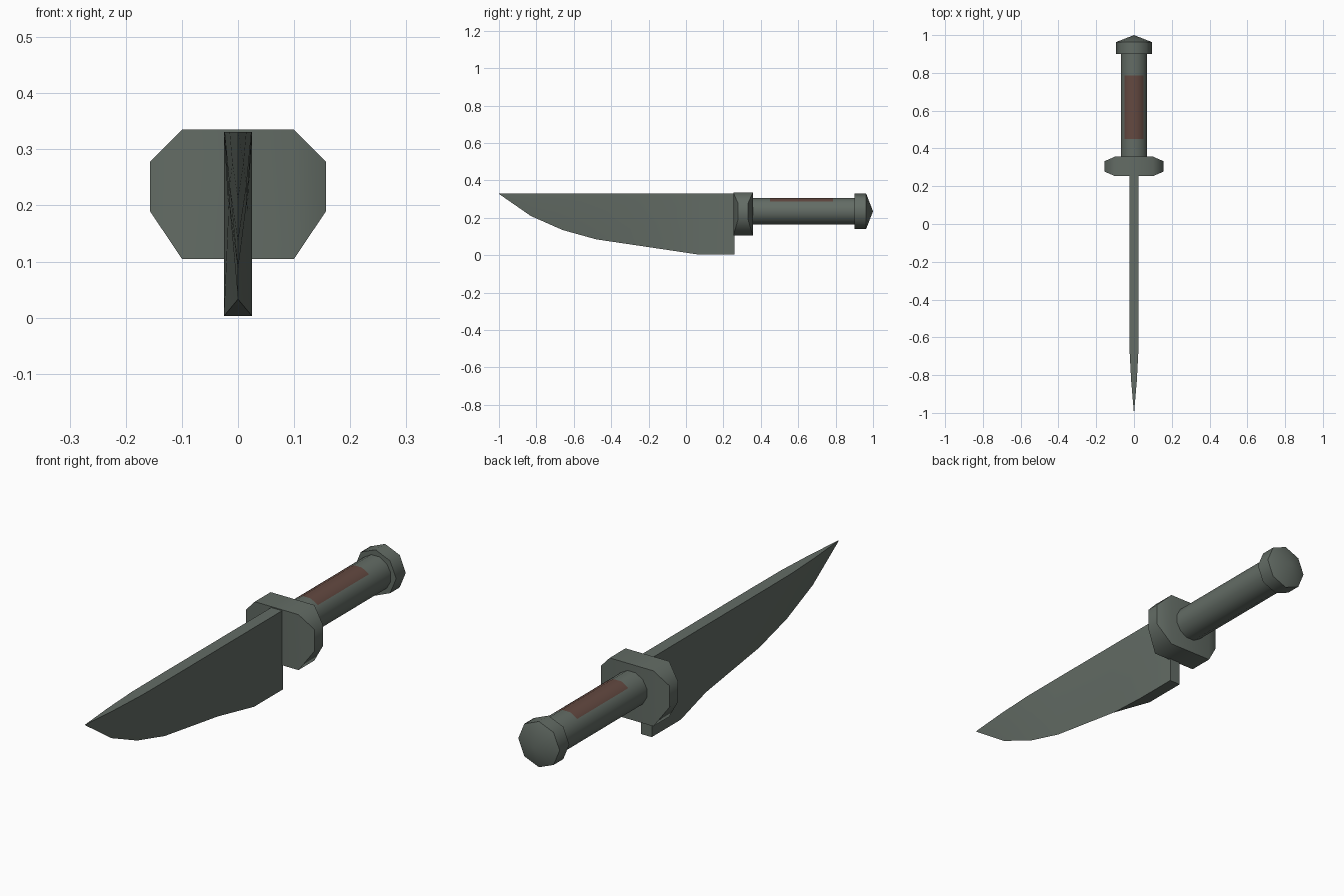
import bpy, bmesh, math

if "Cube" in bpy.data.objects:
    bpy.data.objects.remove(bpy.data.objects["Cube"])

def material(name, rgb):
    m = bpy.data.materials.new(name)
    m.diffuse_color = (*rgb, 1)
    m.use_nodes = True
    m.node_tree.nodes["Principled BSDF"].inputs["Base Color"].default_value = m.diffuse_color
    return m

STEEL = material("grey_green_steel", (0.125, 0.15, 0.13))
BROWN = material("brown_grip", (0.125, 0.066, 0.052))
AXIS_Z = 0.235  # height of the handle axis

def finish(name, bm, mats, angle):
    bmesh.ops.remove_doubles(bm, verts=bm.verts, dist=1e-5)
    bmesh.ops.recalc_face_normals(bm, faces=bm.faces)
    me = bpy.data.meshes.new(name)
    bm.to_mesh(me)
    bm.free()
    ob = bpy.data.objects.new(name, me)
    bpy.context.collection.objects.link(ob)
    for m in mats:
        me.materials.append(m)
    bpy.ops.object.select_all(action='DESELECT')
    ob.select_set(True)
    bpy.context.view_layer.objects.active = ob
    bpy.ops.object.shade_smooth_by_angle(angle=math.radians(angle))
    return ob

def loft(bm, rings, cap_start=True, cap_end=True):
    loops = [[bm.verts.new(p) for p in r] for r in rings]
    for a, b in zip(loops, loops[1:]):
        for i in range(len(a)):
            j = (i + 1) % len(a)
            bm.faces.new((a[i], a[j], b[j], b[i]))
    if cap_start:
        bm.faces.new(loops[0])
    if cap_end:
        bm.faces.new(loops[-1])

def circle(y, r, n, turn=0.0):
    return [(r * math.sin(turn + 2 * math.pi * i / n), y,
             AXIS_Z + r * math.cos(turn + 2 * math.pi * i / n)) for i in range(n)]

# Blade: y, spine half width, middle half width, middle z, edge half width, edge z
stations = [
    (0.26, 0.025, 0.025, 0.20, 0.025, 0.003),
    (0.07, 0.025, 0.025, 0.20, 0.025, 0.003),
    (-0.13, 0.025, 0.017, 0.19, 0.0, 0.033),
    (-0.48, 0.025, 0.016, 0.21, 0.0, 0.085),
    (-0.66, 0.024, 0.015, 0.235, 0.0, 0.135),
    (-0.83, 0.015, 0.010, 0.275, 0.0, 0.21),
    (-1.00, 0.0005, 0.0004, 0.33, 0.0, 0.328),
]
bm = bmesh.new()
loft(bm, [[(-a, y, 0.331), (a, y, 0.331), (b, y, zb), (c, y, zc), (-c, y, zc), (-b, y, zb)]
          for y, a, b, zb, c, zc in stations])
bmesh.ops.dissolve_degenerate(bm, edges=bm.edges, dist=1e-5)
finish("blade", bm, [STEEL], 35)

# Guard: block with a tapered end on each side
bm = bmesh.new()
for s in (-1, 1):
    for x, ys, zs in ((0.10, (0.253, 0.357), (0.105, 0.335)),
                      (0.157, (0.278, 0.332), (0.19, 0.278))):
        for y in ys:
            for z in zs:
                bm.verts.new((s * x, y, z))
bmesh.ops.convex_hull(bm, input=bm.verts)
bmesh.ops.dissolve_limit(bm, angle_limit=0.01, verts=bm.verts, edges=bm.edges)
finish("guard", bm, [STEEL], 60)

# Handle: cylinder with a brown panel on its upper faces
bm = bmesh.new()
loft(bm, [circle(y, 0.0725, 12, math.pi / 12) for y in (0.34, 0.45, 0.785, 0.91)])
for f in bm.faces:
    c = f.calc_center_median()
    if 0.5 < c.y < 0.75 and c.z > AXIS_Z + 0.055:
        f.material_index = 1
finish("handle", bm, [STEEL, BROWN], 40)

# Pommel: faceted cap with a shallow point
bm = bmesh.new()
loft(bm, [circle(0.90, 0.095, 8), circle(0.963, 0.095, 8), circle(1.0, 0.0, 8)], cap_end=False)
bmesh.ops.dissolve_degenerate(bm, edges=bm.edges, dist=1e-5)
finish("pommel", bm, [STEEL], 50)
